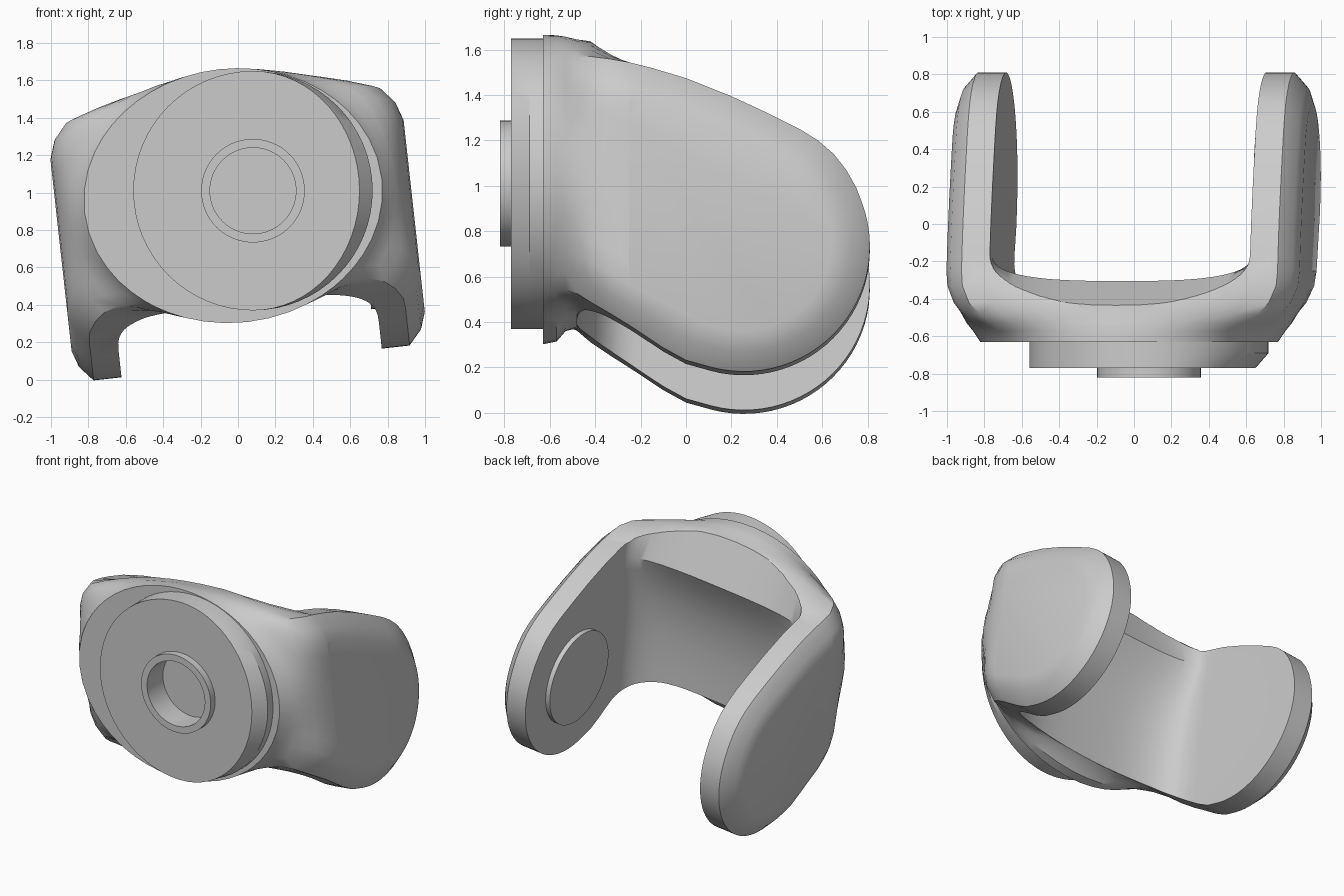
import bpy, bmesh, math
from mathutils import Matrix, Vector

cube = bpy.data.objects.get("Cube")
if cube:
    bpy.data.objects.remove(cube)

grey = bpy.data.materials.new("plain grey")
grey.use_nodes = True
colour = (0.6, 0.6, 0.6, 1)
grey.diffuse_color = colour
grey.node_tree.nodes["Principled BSDF"].inputs["Base Color"].default_value = colour

# The bracket is rolled a little about its front axis
roll = (Matrix.Translation((0, 0, 0.75)) @ Matrix.Rotation(math.radians(-6.3), 4, 'Y')
        @ Matrix.Translation((0, 0, -0.75)))


def loft(name, rings, matrix=None):
    """Closed solid through equal-length rings of points."""
    bm = bmesh.new()
    rows = [[bm.verts.new(p) for p in ring] for ring in rings]
    n = len(rows[0])
    for a, b in zip(rows, rows[1:]):
        for i in range(n):
            j = (i + 1) % n
            bm.faces.new((a[i], a[j], b[j], b[i]))
    bm.faces.new(rows[0])
    bm.faces.new(rows[-1])
    bmesh.ops.recalc_face_normals(bm, faces=bm.faces)
    mesh = bpy.data.meshes.new(name)
    bm.to_mesh(mesh)
    bm.free()
    if matrix:
        mesh.transform(matrix)
    mesh.materials.append(grey)
    obj = bpy.data.objects.new(name, mesh)
    bpy.context.collection.objects.link(obj)
    return obj


def select(obj):
    bpy.ops.object.select_all(action='DESELECT')
    obj.select_set(True)
    bpy.context.view_layer.objects.active = obj


def combine(obj, other, operation):
    mod = obj.modifiers.new("join", 'BOOLEAN')
    mod.operation, mod.object, mod.solver = operation, other, 'EXACT'
    select(obj)
    bpy.ops.object.modifier_apply(modifier=mod.name)
    bpy.data.objects.remove(other)


def smooth(obj, angle):
    select(obj)
    bpy.ops.object.shade_smooth_by_angle(angle=math.radians(angle))


def circle(cx, cy, r, start, end, steps):
    for i in range(steps):
        a = math.radians(start + (end - start) * i / (steps - 1))
        yield Vector((cx + r * math.cos(a), cy + r * math.sin(a)))


# Arm side profile: round end, sloping top, scooped underside
profile = list(circle(0.255, 0.64, 0.555, -105, 20, 28))
profile += [Vector(p) for p in ((0.75, 0.9), (0.705, 0.98), (0.65, 1.05), (0.58, 1.11), (0.5, 1.16),
                                (0.36, 1.23), (0.2, 1.305), (0, 1.385), (-0.15, 1.43), (-0.25, 1.455),
                                (-0.25, 0.29), (-0.1, 0.19), (0, 0.135))]


def inset(d):
    """Shrink the profile, leaving its front edge in place."""
    out = []
    for i, p in enumerate(profile):
        t = profile[(i + 1) % len(profile)] - profile[i - 1]
        normal = Vector((-t.y, t.x)).normalized()
        if p.x < -0.2:
            normal = Vector((0, -1 if p.y > 0.8 else 1))
        out.append(p + normal * d)
    return out


# Both arms as one block with softly chamfered outer faces
sections = [(-0.95, 0.17), (-0.92, 0.08), (-0.85, 0), (0.85, 0), (0.92, 0.08), (0.95, 0.17)]
yoke = loft("yoke", [[(x, p.x, p.y) for p in inset(d)] for x, d in sections], roll)


# Web: an oval flange that swells into the arm section
def web_ring(y, blend, w, top, bottom):
    bow = 0.14 * min(1, max(0, (-0.2 - y) / 0.2))
    upper = [(x, top + bow * (1 - (x / 0.85) ** 2)) for x in (i / 6 * 0.85 for i in range(-6, 7))]
    upper.append((0.92, top - 0.08))
    side = [(0.95, top - 0.17 + (bottom - top + 0.34) * i / 8) for i in range(9)]
    lower = [(0.92, bottom + 0.08)] + [(-i / 6 * 0.85, bottom) for i in range(-6, 7)]
    lower.append((-0.92, bottom + 0.08))
    other_side = [(-x, z) for x, z in reversed(side)]
    mid, h = (top + bottom) / 2, (top - bottom) / 2
    ring = []
    for x, z in upper + side + lower + other_side + [(-0.92, top - 0.08)]:
        a = math.atan2((z - mid) / h, x / 0.95)
        oval = Vector((w * math.cos(a), y, 0.985 + 0.68 * math.sin(a)))
        box = Vector((x * w / 0.95, y, z))
        ring.append(oval.lerp(box, blend))
    return ring


stations = [(-0.63, 0, 0.8, 1.5, 0.4), (-0.57, 0.12, 0.84, 1.5, 0.42), (-0.53, 0.45, 0.87, 1.5, 0.45),
            (-0.48, 0.75, 0.895, 1.49, 0.43), (-0.42, 0.92, 0.92, 1.485, 0.39),
            (-0.33, 1, 0.943, 1.47, 0.34), (-0.25, 1, 0.95, 1.455, 0.29), (-0.2, 1, 0.945, 1.43, 0.27)]
web = loft("web", [web_ring(*s) for s in stations], roll)
combine(yoke, web, 'UNION')


# Hollow between the arms: rounded corners, sloping upper band, undercut back wall
def hollow_ring(z, depth):
    ring = [(0.7, 1.2, z)]
    for i in range(33):
        a = math.pi * i / 32
        c, s = math.cos(a), math.sin(a)
        ring.append((math.copysign(0.7 * abs(c) ** 0.7, c), -0.15 - depth * abs(s) ** 0.7, z))
    return ring + [(-0.7, 1.2, z)]


wall = [(-0.3, 0.33), (0.5, 0.33), (0.7, 0.325), (0.85, 0.31), (1, 0.285), (1.12, 0.25),
        (1.24, 0.205), (1.34, 0.155), (1.62, 0.28), (1.9, 0.405)]
hollow = loft("hollow", [hollow_ring(z, depth) for z, depth in wall], roll)
combine(yoke, hollow, 'DIFFERENCE')
smooth(yoke, 32)


# Front boss with raised collar and blind bore, its left side tapered
def boss_ring(y, r, taper=1):
    ring = []
    for p in circle(0, 0, r, 0, 354.375, 64):
        ring.append((0.08 + p.x * (taper if p.x > 0 else 1), y, 1.01 + p.y))
    return ring


boss = loft("front_boss", [boss_ring(-0.58, 0.64), boss_ring(-0.69, 0.64), boss_ring(-0.77, 0.64, 0.89),
                           boss_ring(-0.77, 0.277), boss_ring(-0.82, 0.277),
                           boss_ring(-0.82, 0.23), boss_ring(-0.64, 0.23)])
smooth(boss, 30)

# Pivot pad on the inside of the left arm
pad = loft("pivot_pad", [[(x, p.x, p.y) for p in circle(0.25, 0.63, 0.33, 0, 352.5, 48)]
                         for x in (0.72, 0.667)], roll)
smooth(pad, 30)
